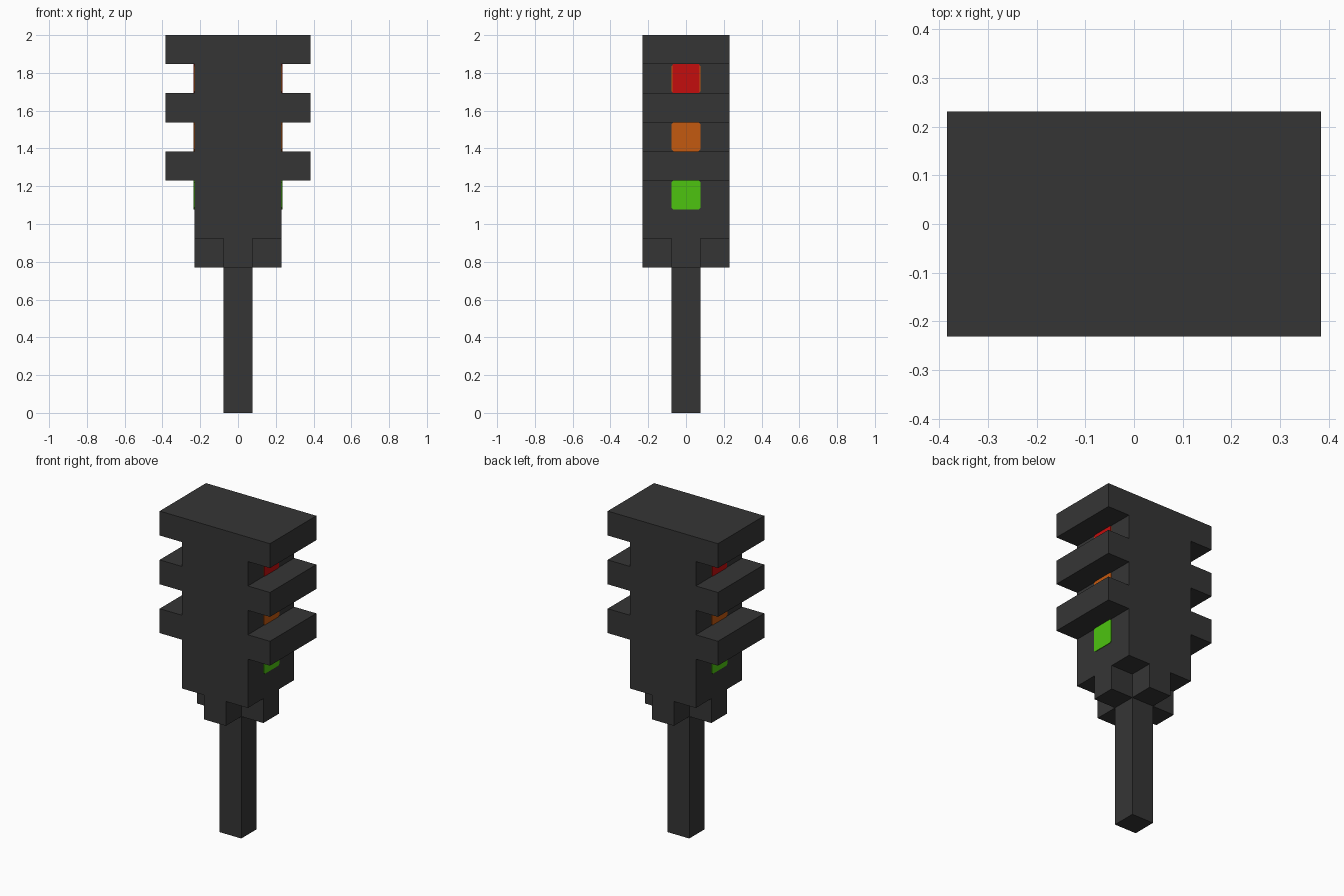
import bpy, bmesh

cube = bpy.data.objects.get("Cube")
if cube:
    bpy.data.objects.remove(cube, do_unlink=True)

U = 2 / 13  # grid unit: the signal is 13 units tall


def material(name, rgb):
    m = bpy.data.materials.new(name)
    m.use_nodes = True
    m.diffuse_color = (*rgb, 1)
    bsdf = next(n for n in m.node_tree.nodes if n.type == 'BSDF_PRINCIPLED')
    bsdf.inputs["Base Color"].default_value = (*rgb, 1)
    return m


charcoal = material("charcoal", (0.036, 0.036, 0.036))
red = material("signal red", (0.55, 0.004, 0.004))
amber = material("signal amber", (0.55, 0.10, 0.005))
green = material("signal green", (0.075, 0.55, 0.005))


def prism(name, points, depth, mat):
    """Extrude a closed 3D outline by the vector depth."""
    bm = bmesh.new()
    face = bm.faces.new([bm.verts.new(p) for p in points])
    result = bmesh.ops.extrude_face_region(bm, geom=[face])
    verts = [g for g in result["geom"] if isinstance(g, bmesh.types.BMVert)]
    bmesh.ops.translate(bm, verts=verts, vec=depth)
    bmesh.ops.recalc_face_normals(bm, faces=bm.faces)
    mesh = bpy.data.meshes.new(name)
    bm.to_mesh(mesh)
    bm.free()
    mesh.materials.append(mat)
    obj = bpy.data.objects.new(name, mesh)
    bpy.context.collection.objects.link(obj)
    return obj


# Housing with three stepped visors on both sides, extruded front to back
half = [(1.5, 6)]
for z in (8, 10, 12):
    half += [(1.5, z), (2.5, z), (2.5, z + 1)]
    if z < 12:
        half.append((1.5, z + 1))
outline = half + [(-x, z) for x, z in reversed(half)]
prism("housing", [(x * U, -1.5 * U, z * U) for x, z in outline],
      (0, 3 * U, 0), charcoal)

# Cross-shaped bracket under the housing
cross = [(.5, .5), (.5, 1.5), (-.5, 1.5), (-.5, .5), (-1.5, .5), (-1.5, -.5),
         (-.5, -.5), (-.5, -1.5), (.5, -1.5), (.5, -.5), (1.5, -.5), (1.5, .5)]
prism("bracket", [(x * U, y * U, 5 * U) for x, y in cross], (0, 0, U), charcoal)

# Square pole
square = [(-.5, -.5), (.5, -.5), (.5, .5), (-.5, .5)]
prism("pole", [(x * U, y * U, 0) for x, y in square], (0, 0, 5 * U), charcoal)


def lamp(name, side, z, mat, half_width=0.5 * U, cut=0.01, thick=0.004):
    """Thin square plate with clipped corners on a side face."""
    w, h = half_width, 0.5 * U
    ring = [(w - cut, -h), (w, cut - h), (w, h - cut), (w - cut, h),
            (cut - w, h), (-w, h - cut), (-w, cut - h), (cut - w, -h)]
    prism(name, [(side * 1.5 * U, y, (z + 0.5) * U + dz) for y, dz in ring],
          (side * thick, 0, 0), mat)


# Lamps on both sides, the red one over a narrow amber rim
for side, label in ((1, "left"), (-1, "right")):
    lamp(f"red_lamp_rim_{label}", side, 11, amber, thick=0.002)
    lamp(f"red_lamp_{label}", side, 11, red, half_width=0.5 * U - 0.005, cut=0.003)
    lamp(f"amber_lamp_{label}", side, 9, amber)
    lamp(f"green_lamp_{label}", side, 7, green)
